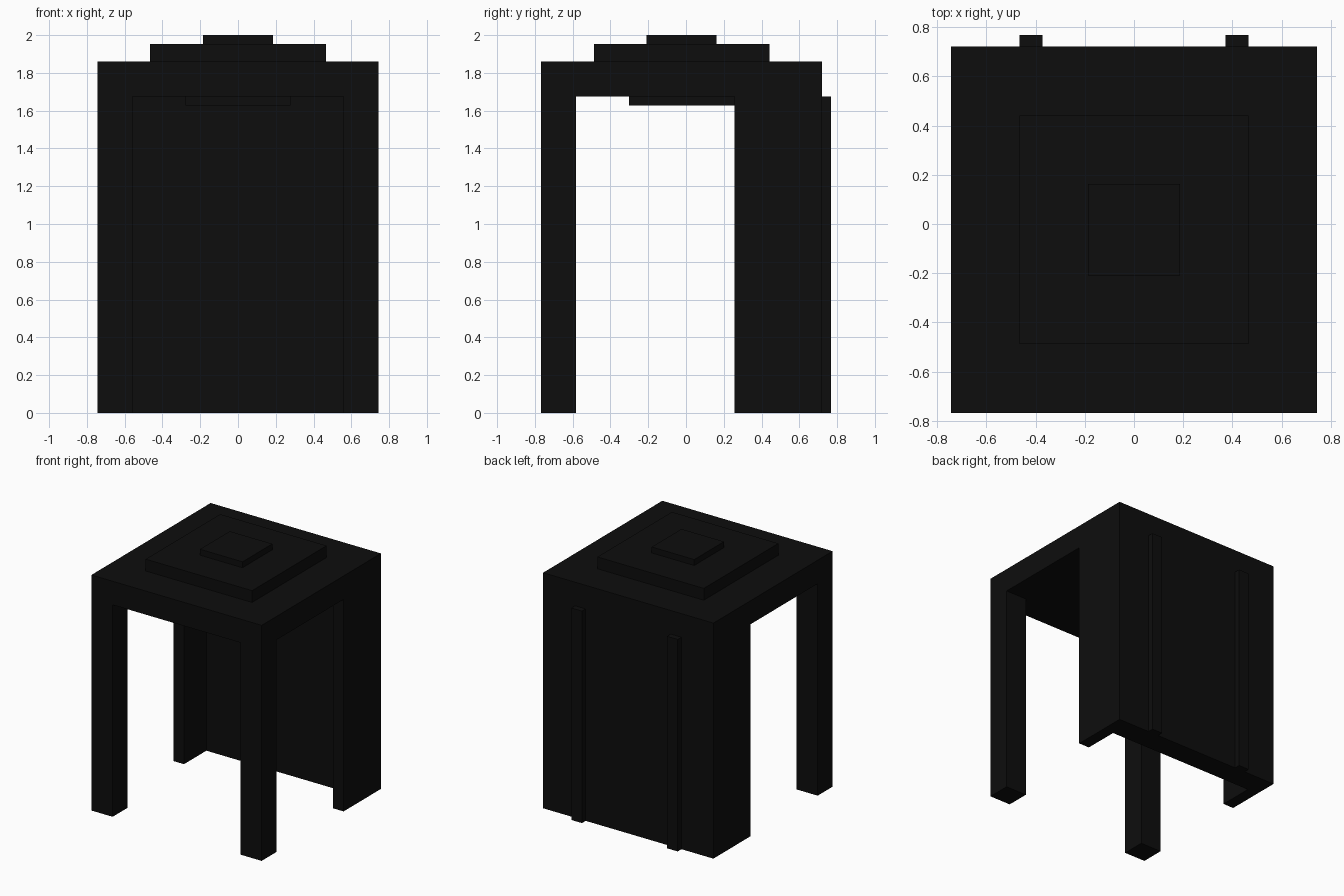
import bpy

default = bpy.data.objects.get("Cube")
if default:
    bpy.data.objects.remove(default, do_unlink=True)

U = 2 / 21.5          # building module: the shelter is 21.5 modules tall
Y0 = -8.25            # front edge of the roof, in modules

black = bpy.data.materials.new("matte black")
black.use_nodes = True
color = (0.004, 0.004, 0.004, 1)
black.diffuse_color = color
black.node_tree.nodes["Principled BSDF"].inputs["Base Color"].default_value = color


def box(name, x, y, z):
    """Box from (low, high) ranges in modules; y is measured from the roof's front edge."""
    ranges = (x, (y[0] + Y0, y[1] + Y0), z)
    bpy.ops.mesh.primitive_cube_add(size=1, location=[(a + b) / 2 * U for a, b in ranges])
    ob = bpy.context.object
    ob.name = name
    ob.scale = [(b - a) * U for a, b in ranges]
    bpy.ops.object.transform_apply(location=False, rotation=False, scale=True)
    ob.data.materials.append(black)
    return ob


def pair(name, x, y, z):
    """Matching boxes on the left (+x) and right (-x)."""
    box("left_" + name, x, y, z)
    box("right_" + name, (-x[1], -x[0]), y, z)


# Roof slab with two stepped tiers, and the ceiling panel below it
box("roof_slab", (-8, 8), (0, 16), (18, 20))
box("roof_middle_tier", (-5, 5), (3, 13), (20, 21))
box("roof_top_tier", (-2, 2), (6, 10), (21, 21.5))
box("ceiling_panel", (-3, 3), (5, 11), (17.5, 18))

# Front posts
pair("front_post", (6, 8), (0, 2), (0, 18))

# Back wall with shallow side wings
box("back_wall", (-7, 7), (14, 16), (0, 18))
pair("side_wing", (7, 8), (11, 16), (0, 18))

# Ribs on the outside of the back wall
pair("back_rib", (4, 5), (16, 16.5), (0, 18))
